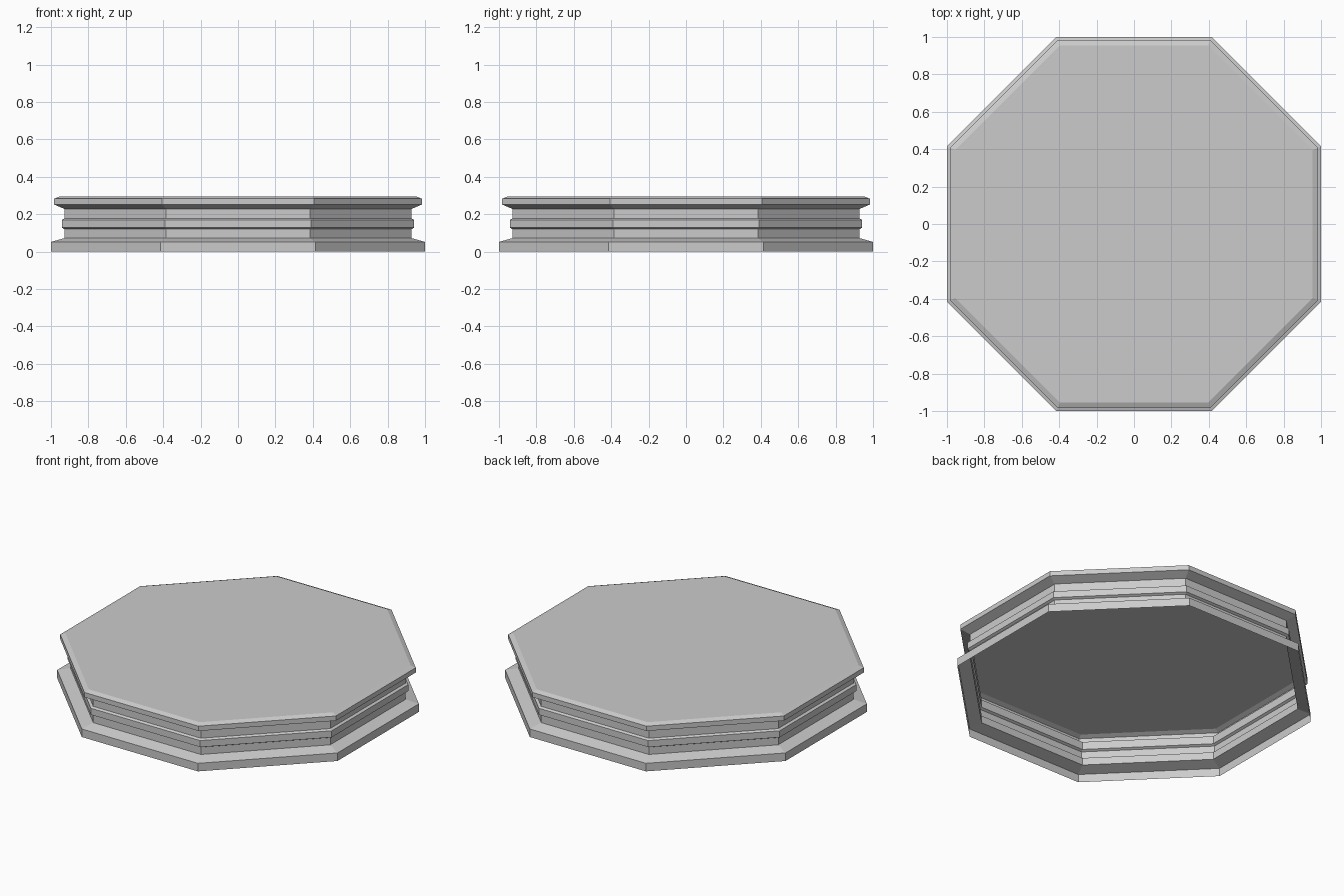
import bpy, bmesh, math

cube = bpy.data.objects.get("Cube")
if cube:
    bpy.data.objects.remove(cube, do_unlink=True)

SIDES = 8

stone = bpy.data.materials.new("light_grey_stone")
stone.use_nodes = True
colour = (0.6, 0.6, 0.6, 1)
stone.diffuse_color = colour
stone.node_tree.nodes["Principled BSDF"].inputs["Base Color"].default_value = colour


def octagon_shell(name, profile, capped=False):
    """Sweep (flat-side distance, height) points round eight flat sides."""
    bm = bmesh.new()
    rings = []
    for distance, z in profile:
        radius = distance / math.cos(math.pi / SIDES)
        angles = [(i + 0.5) * math.tau / SIDES for i in range(SIDES)]
        rings.append([bm.verts.new((radius * math.cos(a), radius * math.sin(a), z))
                      for a in angles])
    for low, high in zip(rings, rings[1:]):
        for i in range(SIDES):
            j = (i + 1) % SIDES
            bm.faces.new((low[i], low[j], high[j], high[i]))
    if capped:
        bm.faces.new(rings[-1])
    mesh = bpy.data.meshes.new(name)
    bm.to_mesh(mesh)
    bm.free()
    mesh.materials.append(stone)
    obj = bpy.data.objects.new(name, mesh)
    bpy.context.collection.objects.link(obj)
    return obj


# Base rim with sloped ledge, open underneath
octagon_shell("base_rim", [(1.0, 0), (1.0, 0.052), (0.927, 0.073)])

# Waist wall with a raised bevelled band round its middle
octagon_shell("waist_wall", [(0.927, 0.073), (0.927, 0.12), (0.942, 0.128),
                             (0.942, 0.17), (0.927, 0.178), (0.927, 0.228)])

# Top slab with flared underside and bevelled upper edge
octagon_shell("top_slab", [(0.927, 0.228), (0.983, 0.252), (0.983, 0.283),
                           (0.955, 0.295)], capped=True)
